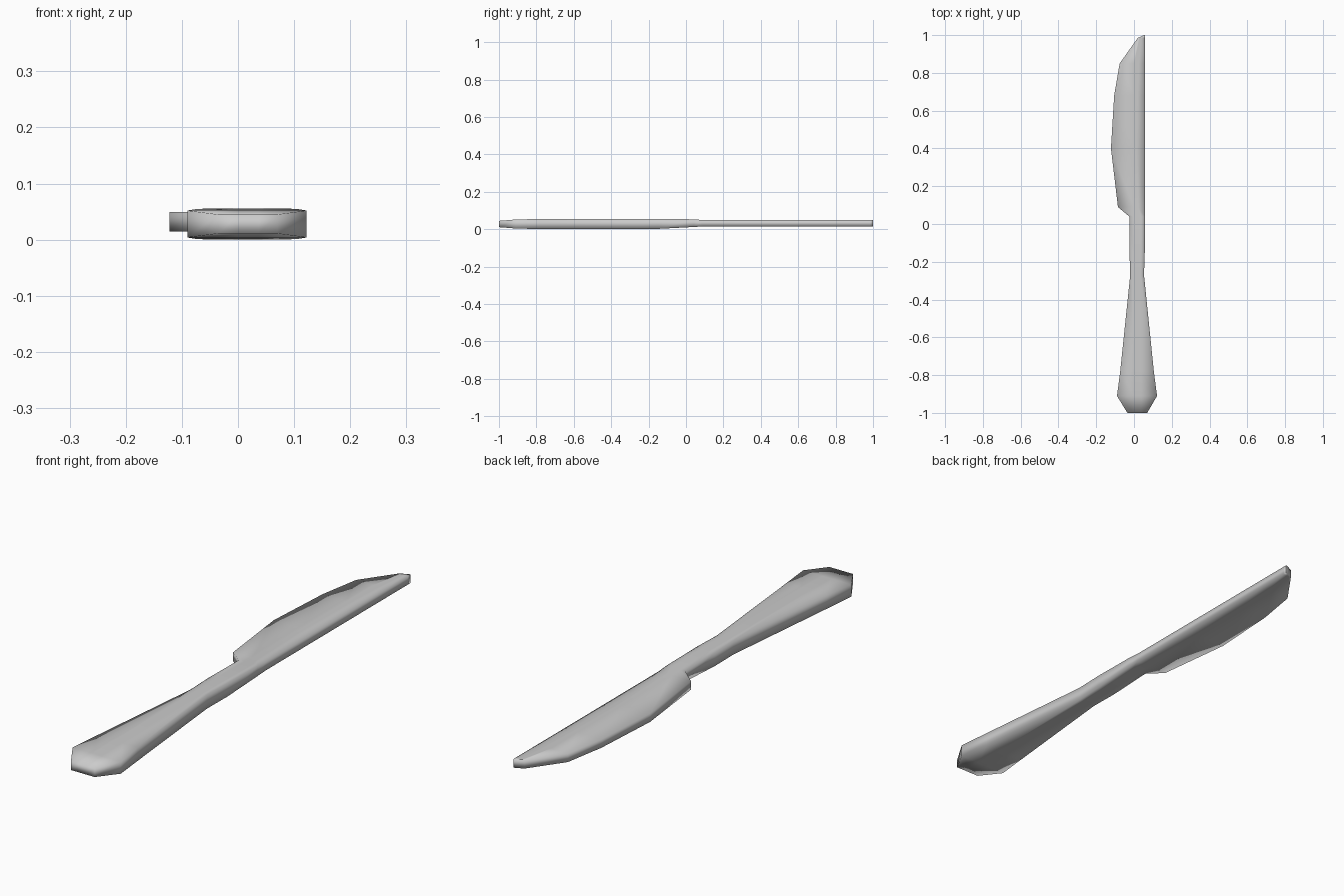
import bpy, bmesh

cube = bpy.data.objects.get("Cube")
if cube:
    bpy.data.objects.remove(cube, do_unlink=True)

steel = bpy.data.materials.new("brushed steel grey")
steel.use_nodes = True
colour = (0.6, 0.6, 0.6, 1)
steel.diffuse_color = colour
steel.node_tree.nodes["Principled BSDF"].inputs["Base Color"].default_value = colour


def loft(name, stations):
    """Bridge eight-point cross-sections given as y, left x, right x, bottom z, top z."""
    bm = bmesh.new()
    rings = []
    for y, x0, x1, z0, z1 in stations:
        margin = (x1 - x0) * 0.25
        inner = [max(0.0, x0 + margin), min(0.037, x1 - margin)]
        if inner[0] >= inner[1]:
            inner = [x0 + margin, x1 - margin]
        xs = [x0, *inner, x1]
        ring = [bm.verts.new((x, y, z0)) for x in xs]
        ring += [bm.verts.new((x, y, z1)) for x in reversed(xs)]
        rings.append(ring)
    for a, b in zip(rings, rings[1:]):
        for i in range(8):
            j = (i + 1) % 8
            bm.faces.new((a[i], a[j], b[j], b[i]))
    # Quad strips close both ends
    for ring in (rings[0], rings[-1]):
        for i in range(3):
            bm.faces.new((ring[i], ring[i + 1], ring[6 - i], ring[7 - i]))
    bmesh.ops.recalc_face_normals(bm, faces=bm.faces)
    for f in bm.faces:
        f.smooth = True
    mesh = bpy.data.meshes.new(name)
    bm.to_mesh(mesh)
    bm.free()
    mesh.materials.append(steel)
    obj = bpy.data.objects.new(name, mesh)
    bpy.context.collection.objects.link(obj)
    return obj


# Handle butt, waist and neck running on into the blade as one forged piece
loft("table_knife", [
    (-1.0, -0.035, 0.07, 0.011, 0.045),
    (-0.91, -0.09, 0.122, 0.004, 0.052),
    (-0.78, -0.073, 0.105, 0.001, 0.055),
    (-0.27, -0.02, 0.053, 0.0, 0.056),
    (-0.15, -0.024, 0.057, 0.002, 0.056),
    (0.04, -0.025, 0.058, 0.012, 0.053),
    (0.09, -0.085, 0.058, 0.015, 0.049),
    (0.40, -0.122, 0.058, 0.015, 0.049),
    (0.68, -0.105, 0.058, 0.015, 0.049),
    (0.85, -0.076, 0.058, 0.015, 0.049),
    (0.985, 0.02, 0.058, 0.015, 0.049),
    (1.0, 0.053, 0.058, 0.015, 0.049),
])
